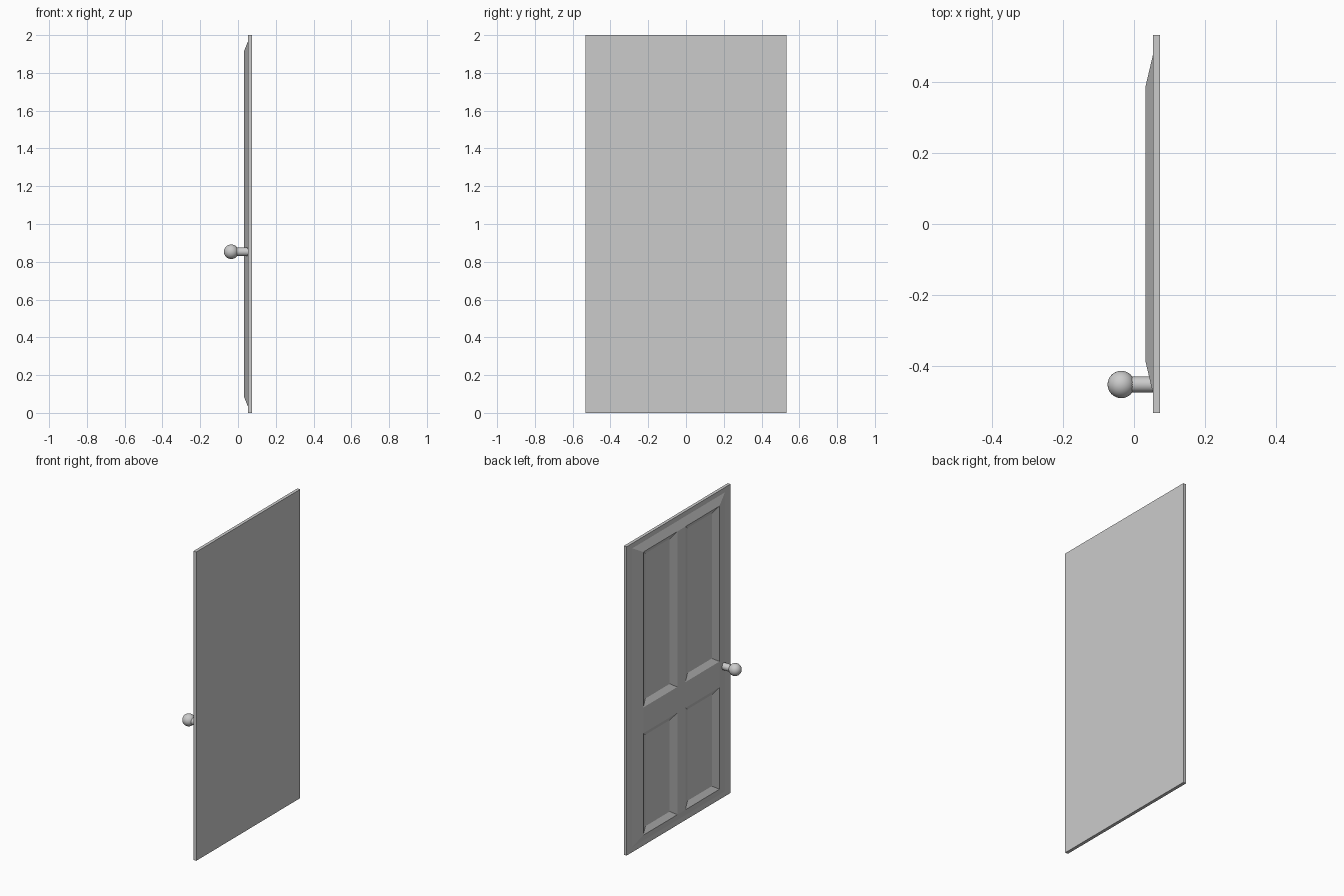
import bpy
import bmesh
from math import radians, pi

old = bpy.data.objects.get("Cube")
if old:
    bpy.data.objects.remove(old, do_unlink=True)

grey = bpy.data.materials.new("light grey")
grey.use_nodes = True
colour = (0.6, 0.6, 0.6, 1)
grey.diffuse_color = colour
grey.node_tree.nodes["Principled BSDF"].inputs["Base Color"].default_value = colour

BACK, FACE, RIDGE = 0.0735, 0.053, 0.033   # depths along x
HALF, TALL = 0.532, 2.0


def add_object(name, bm):
    bmesh.ops.remove_doubles(bm, verts=bm.verts, dist=0.0001)
    bmesh.ops.recalc_face_normals(bm, faces=bm.faces)
    mesh = bpy.data.meshes.new(name)
    bm.to_mesh(mesh)
    bm.free()
    mesh.materials.append(grey)
    obj = bpy.data.objects.new(name, mesh)
    bpy.context.collection.objects.link(obj)
    return obj


def rectangle(bm, x, y0, y1, z0, z1):
    return [bm.verts.new((x, y, z)) for y, z in ((y0, z0), (y1, z0), (y1, z1), (y0, z1))]


def slopes(bm, a, b):
    """Four sloping faces between two rectangles."""
    for i in range(4):
        j = (i + 1) % 4
        bm.faces.new((a[i], a[j], b[j], b[i]))


# Door slab
bm = bmesh.new()
back = rectangle(bm, BACK, -HALF, HALF, 0, TALL)
front = rectangle(bm, FACE, -HALF, HALF, 0, TALL)
slopes(bm, back, front)
bm.faces.new(back)
bm.faces.new(front)
add_object("door_slab", bm)

# Raised moulding: bevelled rim, flat rails and four recesses open to the slab
bm = bmesh.new()
ys = (-0.39, -0.041, 0.041, 0.39)
zs = (0.083, 0.743, 0.91, 1.917)
slopes(bm, rectangle(bm, FACE, -0.475, 0.475, 0.032, 1.968),
       rectangle(bm, RIDGE, ys[0], ys[-1], zs[0], zs[-1]))
for i in range(3):
    for k in range(3):
        y0, y1, z0, z1 = ys[i], ys[i + 1], zs[k], zs[k + 1]
        cell = rectangle(bm, RIDGE, y0, y1, z0, z1)
        if i == 1 or k == 1:
            bm.faces.new(cell)
        else:
            dy, dz = 0.05, 0.034
            slopes(bm, cell, rectangle(bm, FACE, y0 + dy, y1 - dy, z0 + dz, z1 - dz))
# Make every moulding face look out towards -x
moulding = add_object("panel_moulding", bm)
bm = bmesh.new()
bm.from_mesh(moulding.data)
bmesh.ops.reverse_faces(bm, faces=[f for f in bm.faces if f.normal.x > 0])
bm.to_mesh(moulding.data)
bm.free()

# Handle: stem and round knob
KNOB_Y, KNOB_Z = -0.452, 0.853
bpy.ops.mesh.primitive_cylinder_add(vertices=32, radius=0.0225, depth=0.08,
                                    location=(0.02, KNOB_Y, KNOB_Z), rotation=(0, pi / 2, 0))
stem = bpy.context.object
stem.name = "knob_stem"
bpy.ops.mesh.primitive_uv_sphere_add(segments=32, ring_count=16, radius=0.0385,
                                     location=(-0.036, KNOB_Y, KNOB_Z))
knob = bpy.context.object
knob.name = "door_knob"
for obj in (stem, knob):
    obj.data.materials.append(grey)
    bpy.ops.object.select_all(action="DESELECT")
    obj.select_set(True)
    bpy.context.view_layer.objects.active = obj
    bpy.ops.object.shade_smooth_by_angle(angle=radians(35))
